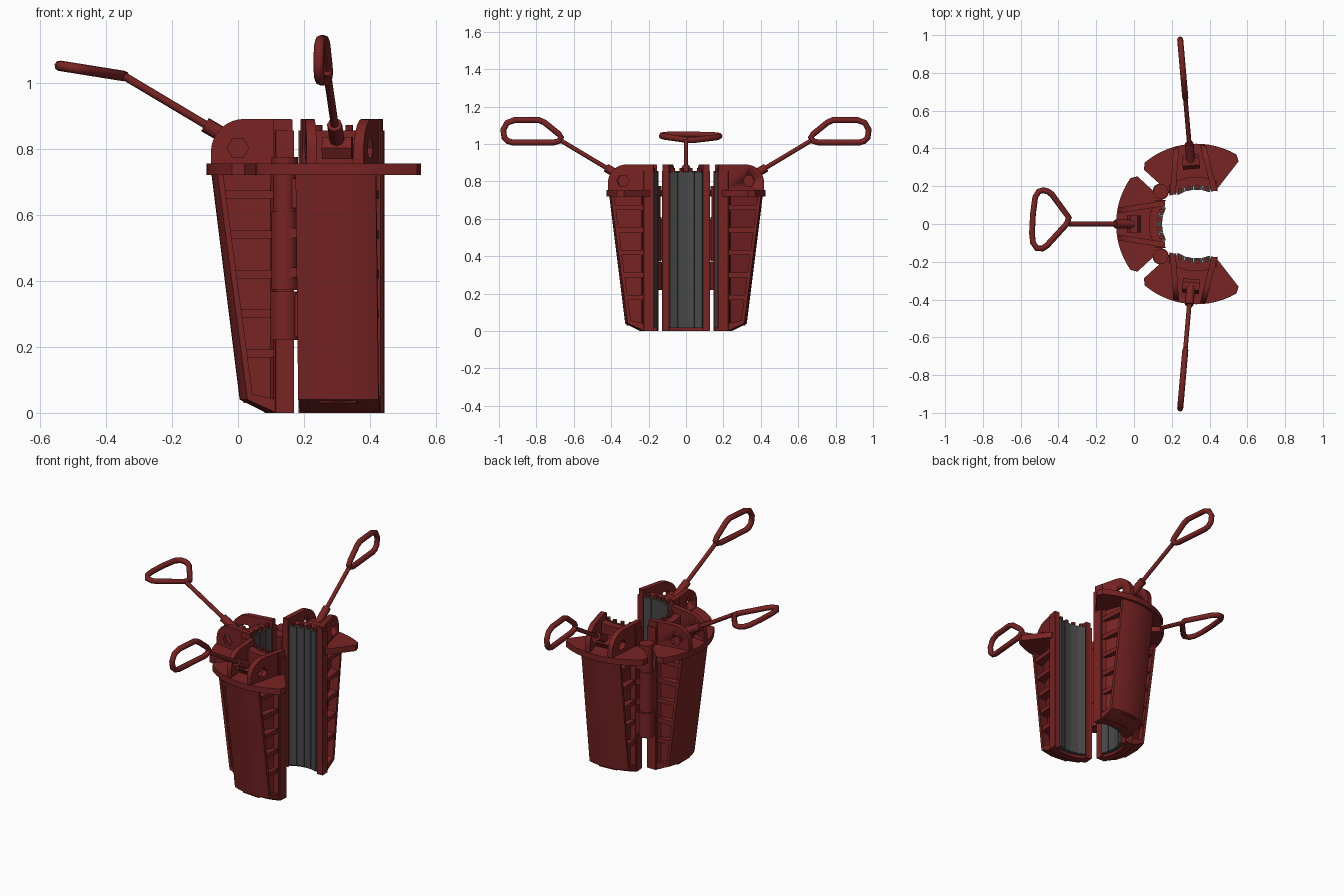
import bpy, bmesh, math
from mathutils import Matrix, Vector

if "Cube" in bpy.data.objects:
    bpy.data.objects.remove(bpy.data.objects["Cube"])

CENTRE = (0.33, 0, 0)


def material(name, rgb):
    m = bpy.data.materials.new(name)
    m.diffuse_color = (*rgb, 1)
    m.use_nodes = True
    m.node_tree.nodes["Principled BSDF"].inputs["Base Color"].default_value = m.diffuse_color
    return m


RED = material("dark red paint", (0.19, 0.017, 0.017))
GREY = material("dark grey steel", (0.065, 0.065, 0.065))


def finish(ob, mat, angle=35):
    ob.data.materials.append(mat)
    bpy.ops.object.select_all(action='DESELECT')
    ob.select_set(True)
    bpy.context.view_layer.objects.active = ob
    bpy.ops.object.shade_smooth_by_angle(angle=math.radians(angle))


def loft(name, rings, M, mat=RED, angle=35):
    """Skin equal-length rings of points and cap both ends."""
    bm = bmesh.new()
    vs = [[bm.verts.new(M @ Vector(p)) for p in r] for r in rings]
    n = len(rings[0])
    for a, b in zip(vs, vs[1:]):
        for i in range(n):
            j = (i + 1) % n
            bm.faces.new((a[i], a[j], b[j], b[i]))
    bm.faces.new(vs[0][::-1])
    bm.faces.new(vs[-1])
    bmesh.ops.recalc_face_normals(bm, faces=bm.faces)
    me = bpy.data.meshes.new(name)
    bm.to_mesh(me)
    bm.free()
    ob = bpy.data.objects.new(name, me)
    bpy.context.collection.objects.link(ob)
    finish(ob, mat, angle)
    return ob


def prism(name, pts, z0, z1, M, mat=RED):
    return loft(name, [[(x, y, z) for x, y in pts] for z in (z0, z1)], M, mat)


def box(name, x0, x1, y0, y1, z0, z1, M, mat=RED):
    return prism(name, [(x0, y0), (x1, y0), (x1, y1), (x0, y1)], z0, z1, M, mat)


def disc(x, y, r, n=20):
    return [(x + r * math.cos(i * math.tau / n), y + r * math.sin(i * math.tau / n)) for i in range(n)]


def section(z_in, z_out, ri, ro, w, n=8):
    """Curved slab cross-section of half width w between two radii."""
    ts = [-w + 2 * w * i / n for i in range(n + 1)]
    outer = [(math.sqrt(ro * ro - t * t), t, z_out) for t in ts]
    inner = [(math.sqrt(ri * ri - t * t), t, z_in) for t in reversed(ts)]
    return outer + inner


def tube(name, pts, rad, M, cyclic=False):
    cu = bpy.data.curves.new(name, 'CURVE')
    cu.dimensions = '3D'
    cu.bevel_depth = rad
    cu.bevel_resolution = 2
    cu.use_fill_caps = True
    sp = cu.splines.new('POLY')
    sp.points.add(len(pts) - 1)
    for p, q in zip(sp.points, pts):
        p.co = (*(M @ Vector(q)), 1)
    sp.use_cyclic_u = cyclic
    ob = bpy.data.objects.new(name, cu)
    bpy.context.collection.objects.link(ob)
    bpy.ops.object.select_all(action='DESELECT')
    ob.select_set(True)
    bpy.context.view_layer.objects.active = ob
    bpy.ops.object.convert(target='MESH')
    finish(bpy.context.object, RED, 50)


def outer_r(z):
    return 0.325 + (z - 0.04) * 0.125


def build_segment(tag, deg, hinge_sides, flat_loop):
    M = Matrix.Translation(CENTRE) @ Matrix.Rotation(math.radians(deg), 4, 'Z')

    # tapered outer wall and chamfered foot
    loft(tag + "_outer_wall", [section(z, z, outer_r(z) - 0.016, outer_r(z), 0.122)
                               for z in (0.04, 0.74)], M)
    loft(tag + "_foot", [section(0, 0, 0.205, 0.245, 0.122),
                         section(0.012, 0.04, 0.205, 0.325, 0.122),
                         section(0.03, 0.06, 0.205, 0.327, 0.122)], M)
    # inner core, side rims and the tapering web behind them
    loft(tag + "_core", [section(z, z, 0.205, 0.25, 0.128) for z in (0, 0.855)], M)
    for s in (-1, 1):
        box(tag + "_side_rim", 0.165, 0.222, s * 0.092, s * 0.122, 0, 0.888, M)
    loft(tag + "_web", [[(0.22, -0.1, z), (outer_r(z) - 0.01, -0.055, z),
                         (outer_r(z) - 0.01, 0.055, z), (0.22, 0.1, z)] for z in (0.03, 0.74)], M)
    # horizontal ribs
    for z in (0.18, 0.30, 0.42, 0.54, 0.66):
        loft(tag + "_rib", [section(h, h, 0.235, outer_r(h) - 0.008, 0.116)
                            for h in (z - 0.013, z + 0.013)], M)

    # flange with blunt wing tips
    pol = [(0.40, -39)] + [(0.425, -35 + 5 * i) for i in range(15)] + [(0.40, 39)]
    pol += [(0.225, 36 - 8 * i) for i in range(10)]
    prism(tag + "_flange", [(r * math.cos(math.radians(a)), r * math.sin(math.radians(a)))
                            for r, a in pol], 0.72, 0.755, M)

    # gripping dies, four flat columns
    for i in range(4):
        a0, a1 = (math.radians(-28 + 14 * k) for k in (i, i + 1))
        g = 0.006
        pts = [(r * math.cos(a), r * math.sin(a)) for r, a in
               ((0.182, a0 + g), (0.182, a1 - g), (0.212, a1 - g), (0.212, a0 + g))]
        prism(tag + "_die", pts, 0.015, 0.85, M, GREY)
        am = (a0 + a1) / 2
        prism(tag + "_die_bolt", disc(0.197 * math.cos(am), 0.197 * math.sin(am), 0.012, 8),
              0.845, 0.872, M)

    # splayed ears with hexagonal pin holes
    prof = [(0.17, 0.75), (0.412, 0.75)]
    prof += [(0.312 + 0.1 * math.cos(math.radians(a)), 0.79 + 0.1 * math.sin(math.radians(a)))
             for a in range(0, 91, 10)] + [(0.17, 0.89)]
    hexa = disc(0.33, 0.802, 0.033, 6)
    cutter = loft("pin_hole_cutter", [[(x, y, z) for x, z in hexa] for y in (-0.2, 0.2)], M)
    cutter.hide_render = True
    cutter.hide_viewport = True
    for s in (-1, 1):
        rings = [[(x, s * (0.125 - (x - 0.17) * 0.16 - d), z) for x, z in prof] for d in (0, 0.03)]
        ear = loft(tag + "_ear", rings, M, RED, 25)
        mod = ear.modifiers.new("pin_hole", 'BOOLEAN')
        mod.object = cutter
        mod.operation = 'DIFFERENCE'
        mod.solver = 'EXACT'

    # handle: pivot barrel, socket, rod and grip loop
    loft(tag + "_pivot_barrel", [[(x, y, z) for x, z in disc(0.33, 0.802, 0.038, 6)]
                                 for y in (-0.045, 0.045)], M)
    tube(tag + "_handle_socket", [(0.33, 0, 0.815), (0.43, 0, 0.873)], 0.023, M)
    tube(tag + "_handle_rod", [(0.41, 0, 0.862), (0.675, 0, 1.02)], 0.012, M)
    # grip outline: distance outward and sideways offset
    grip = [(0, 0.012), (0.09, 0.135), (0.11, 0.15), (0.135, 0.157), (0.16, 0.15), (0.178, 0.12),
            (0.19, 0.03), (0.195, -0.07), (0.19, -0.12), (0.17, -0.15), (0.14, -0.152),
            (0.115, -0.135), (0.01, -0.02)]
    if flat_loop:
        pts = [(0.675 + u, -v - 0.022, 1.02 + 0.16 * u) for u, v in grip]
    else:
        side = [(0.67, 1.035), (0.685, 1.055), (0.76, 1.115), (0.79, 1.128), (0.92, 1.128),
                (0.96, 1.113), (0.981, 1.075), (0.975, 1.035), (0.955, 1.015), (0.93, 1.008),
                (0.71, 1.008), (0.68, 1.016)]
        pts = [(r, 0, z) for r, z in side]
    tube(tag + "_grip_loop", pts, 0.016, M, True)

    # hinge leaves
    for s in hinge_sides:
        spans = ((0.38, 0.60),) if flat_loop else ((0.23, 0.36), (0.62, 0.71))
        for z0, z1 in spans:
            box(tag + "_hinge_leaf", 0.178, 0.215, s * 0.11, s * 0.17, z0, z1, M)


build_segment("left", 180, (-1, 1), True)
build_segment("back", 95, (1,), False)
build_segment("front", -95, (-1,), False)

# hinge knuckles between the segments
I = Matrix.Identity(4)
for s in (-1, 1):
    for z0, z1, r in ((0.22, 0.368, 0.043), (0.372, 0.61, 0.04), (0.61, 0.725, 0.036),
                      (0.725, 0.775, 0.04)):
        prism("hinge_knuckle", disc(0.142, s * 0.172, r), z0, z1, I)
    for z in (0.41, 0.53):
        box("hinge_tab", 0.155, 0.187, s * 0.165, s * 0.21, z, z + 0.03, I)
